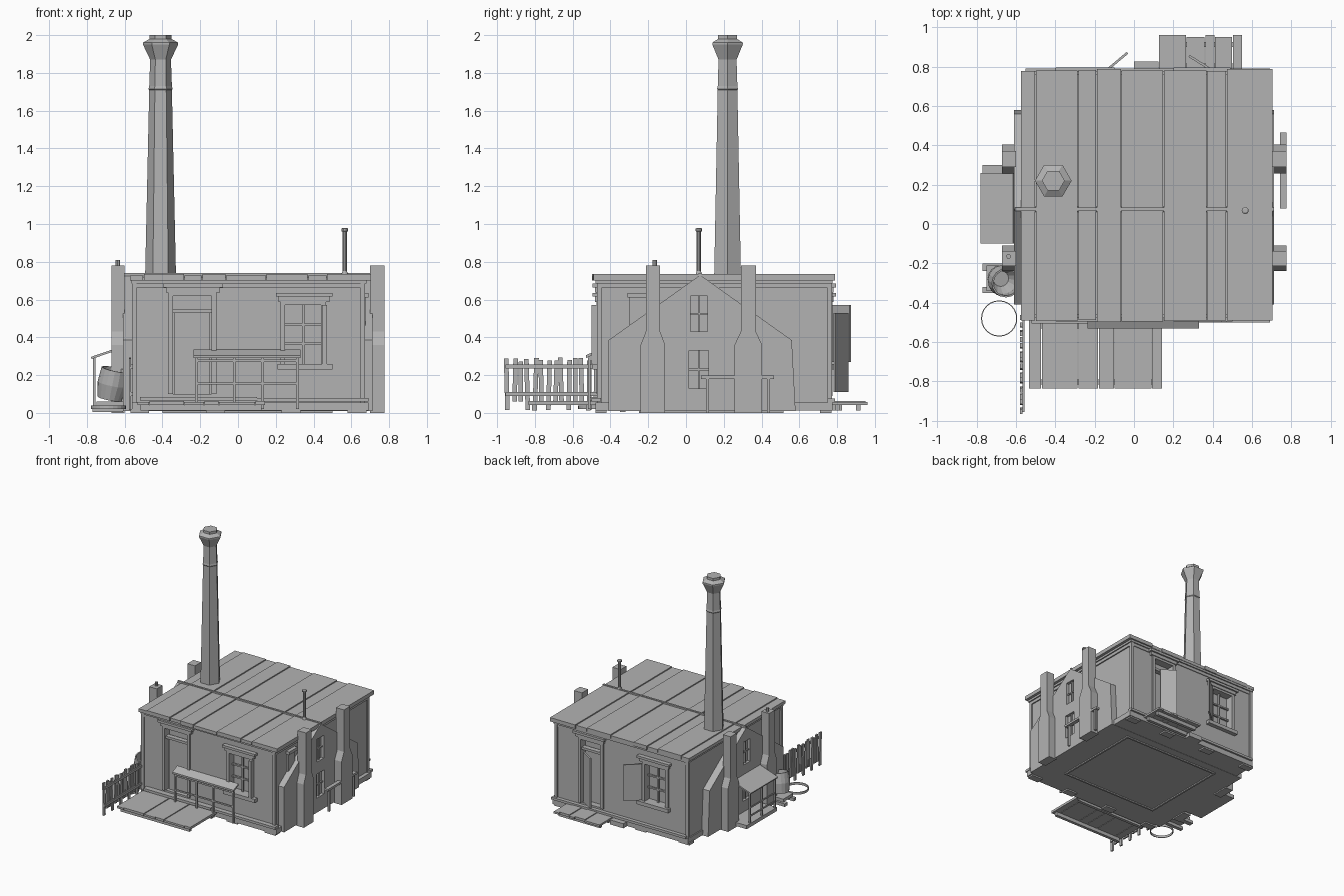
import bpy, bmesh, math, random
from mathutils import Matrix, Vector

random.seed(4)
if "Cube" in bpy.data.objects:
    bpy.data.objects.remove(bpy.data.objects["Cube"])

grey = bpy.data.materials.new("plain grey")
grey.use_nodes = True
grey.diffuse_color = (0.45, 0.45, 0.45, 1)
grey.node_tree.nodes["Principled BSDF"].inputs["Base Color"].default_value = (0.45, 0.45, 0.45, 1)


def finish(name, bm):
    bmesh.ops.recalc_face_normals(bm, faces=bm.faces)
    mesh = bpy.data.meshes.new(name)
    bm.to_mesh(mesh)
    bm.free()
    mesh.materials.append(grey)
    ob = bpy.data.objects.new(name, mesh)
    bpy.context.collection.objects.link(ob)
    return ob


def add_box(bm, x, y, z):
    size = [(b - a) for a, b in (x, y, z)]
    mid = Vector([(a + b) / 2 for a, b in (x, y, z)])
    bmesh.ops.create_cube(bm, size=1, matrix=Matrix.Translation(mid) @ Matrix.Diagonal((*size, 1)))


def boxes(name, *spans):
    bm = bmesh.new()
    for span in spans:
        add_box(bm, *span)
    return finish(name, bm)


def prism(name, outline, x0, x1):
    """Extrude a (y, z) outline from x0 to x1."""
    bm = bmesh.new()
    face = bm.faces.new([bm.verts.new((x0, y, z)) for y, z in outline])
    new = bmesh.ops.extrude_face_region(bm, geom=[face])["geom"]
    bmesh.ops.translate(bm, vec=(x1 - x0, 0, 0), verts=[v for v in new if isinstance(v, bmesh.types.BMVert)])
    return finish(name, bm)


def lathe(name, profile, sides, closed=True):
    """Stack rings of (radius, z) around the local z axis."""
    bm = bmesh.new()
    rings = [[bm.verts.new((r * math.cos(math.tau * i / sides), r * math.sin(math.tau * i / sides), z))
              for i in range(sides)] for r, z in profile]
    for low, high in zip(rings, rings[1:]):
        for i in range(sides):
            j = (i + 1) % sides
            bm.faces.new((low[i], low[j], high[j], high[i]))
    if closed:
        bm.faces.new(rings[0])
        bm.faces.new(rings[-1])
    return finish(name, bm)


def cut(target, cutter):
    mod = target.modifiers.new("openings", "BOOLEAN")
    mod.operation, mod.solver, mod.object = "DIFFERENCE", "EXACT", cutter
    bpy.context.view_layer.objects.active = target
    bpy.ops.object.modifier_apply(modifier=mod.name)
    bpy.data.objects.remove(cutter)


# Main block and its openings
LEFT, RIGHT, FRONT, BACK = -0.55, 0.66, -0.46, 0.76
walls = boxes("main_walls", ((LEFT, RIGHT), (FRONT, BACK), (0.02, 0.72)))


def out(face, a, b):
    """Depth range, measured outward from the front or back wall."""
    return (FRONT - b, FRONT - a) if face == "front" else (BACK + a, BACK + b)


openings = [("front", -0.345, -0.14, 0.1, 0.62), ("front", 0.25, 0.44, 0.26, 0.57),
            ("back", 0.25, 0.43, 0.09, 0.62), ("back", -0.35, -0.16, 0.26, 0.57)]
cut(walls, boxes("wall_cutter", *[((a, b), out(f, -0.05, 0.1), (lo, hi)) for f, a, b, lo, hi in openings]))

for face, a, b, lo, hi in openings:
    door = lo < 0.2
    kind = face + ("_door" if door else "_window")
    rim = out(face, -0.01, 0.015)
    mid = (a + b) / 2
    boxes(kind + "_frame",
          ((a - 0.025, a), rim, (lo, hi)), ((b, b + 0.025), rim, (lo, hi)),
          ((a - 0.025, b + 0.025), rim, (hi, hi + 0.02)))
    boxes(kind + "_cornice",
          ((a - 0.05, b + 0.06), out(face, 0, 0.035), (hi + 0.045, hi + 0.065)),
          ((a - 0.035, b + 0.045), out(face, 0, 0.022), (hi + 0.018, hi + 0.045)))
    if door:
        boxes(kind + "_transom", ((a, b), out(face, -0.04, 0), (0.53, 0.55)))
    else:
        boxes(kind + "_sill", ((a - 0.04, b + 0.06), out(face, 0, 0.035), (lo - 0.03, lo)))
        bars = out(face, -0.04, -0.025)
        boxes(kind + "_bars", ((mid - 0.006, mid + 0.006), bars, (lo, hi)),
              ((a, b), bars, (0.36, 0.372)), ((a, b), bars, (0.46, 0.472)))

boxes("front_door_leaf", ((-0.335, -0.15), out("front", -0.05, -0.03), (0.1, 0.53)))
boxes("front_shutter", ((0.445, 0.47), out("front", 0, 0.04), (0.26, 0.57)))


# Leaves standing open at the back
def open_leaf(name, x, y, length, angle, z0, z1):
    leaf = boxes(name, ((0, length), (-0.006, 0.006), (z0, z1)))
    leaf.location = (x, y, 0)
    leaf.rotation_euler.z = math.radians(angle)


open_leaf("back_shutter", -0.14, 0.78, 0.14, 40, 0.27, 0.57)
open_leaf("back_door_leaf", 0.39, 0.785, 0.13, 148, 0.11, 0.53)

# Side window heads showing above the gable eaves
boxes("side_window_head", ((RIGHT, RIGHT + 0.03), (-0.31, -0.2), (0.61, 0.635)),
      ((RIGHT, RIGHT + 0.015), (-0.3, -0.21), (0.4, 0.61)))

# Corner boards, cornice and roof sheets
for x in (LEFT, RIGHT):
    for y in (FRONT, BACK):
        boxes("corner_board", ((x - 0.012, x + 0.012), (y - 0.012, y + 0.012), (0.05, 0.7)))
boxes("cornice", ((-0.565, 0.68), (-0.478, 0.776), (0.685, 0.702)),
      ((-0.555, 0.67), (-0.468, 0.766), (0.66, 0.685)))
seams = [-0.575, -0.5, -0.285, -0.19, -0.065, 0.15, 0.37, 0.47, 0.705]
for i, (a, b) in enumerate(zip(seams, seams[1:])):
    for half, y in (("front", (-0.495, 0.073)), ("back", (0.077, 0.785))):
        top = 0.728 + 0.006 * (i % 2)
        slip = random.uniform(-0.008, 0.004)
        y = (y[0] - slip, y[1]) if half == "front" else (y[0], y[1] + slip)
        boxes(half + "_roof_sheet", ((a + 0.002, b - 0.002), y, (0.702, top)))
boxes("roof_ridge", ((-0.605, 0.71), (0.067, 0.083), (0.715, 0.74)))

# Gabled cross block with windows in both ends
gable = prism("gable_block", [(-0.41, 0.01), (0.58, 0.01), (0.56, 0.385), (0.075, 0.73), (-0.41, 0.385)], -0.61, 0.712)
panes = [((0.025, 0.115), (0.43, 0.62)), ((0.015, 0.12), (0.13, 0.33))]
cut(gable, boxes("gable_cutter", *[(x, y, z) for y, z in panes for x in ((-0.7, -0.585), (0.687, 0.8))]))
for x in ((-0.597, -0.585), (0.687, 0.699)):
    for y, z in panes:
        cy, cz = sum(y) / 2, sum(z) / 2
        boxes("gable_window_bars", (x, (cy - 0.005, cy + 0.005), z), (x, y, (cz - 0.005, cz + 0.005)))

# Shouldered flues on both gable ends
for end, x0, x1 in (("left", 0.7, 0.775), ("right", -0.67, -0.6)):
    for cy, w, n in ((-0.175, 0.065, 0.038), (0.33, 0.073, 0.04)):
        prism(end + "_flue", [(cy - w, 0), (cy + w, 0), (cy + w, 0.36), (cy + n, 0.43), (cy + n, 0.78),
                              (cy - n, 0.78), (cy - n, 0.43), (cy - w, 0.36)], x0, x1)
pot = lathe("flue_pot", [(0.012, 0.77), (0.012, 0.81)], 8)
pot.location = (-0.637, -0.165, 0)

# Tall six-sided stack and stove pipe
stack = lathe("tall_stack", [(0.082, 0.71), (0.06, 1.71), (0.064, 1.715), (0.06, 1.73), (0.055, 1.87),
                             (0.093, 1.95), (0.093, 1.96), (0.058, 1.98), (0.058, 2.0)], 6)
stack.location = (-0.41, 0.22, 0)
pipe = lathe("stove_pipe", [(0.022, 0.72), (0.012, 0.75), (0.012, 0.96), (0.018, 0.962), (0.018, 0.975), (0.01, 0.98)], 10)
pipe.location = (0.565, 0.068, 0)

# Footing, ledges and floor pads
boxes("footing", ((-0.56, 0.69), (-0.48, 0.775), (0.012, 0.055)))
boxes("ledges", ((-0.52, 0.1), (-0.505, -0.45), (0.065, 0.085)), ((0.1, 0.69), (-0.5, -0.45), (0.06, 0.08)),
      ((-0.55, 0.69), (0.75, 0.79), (0.055, 0.075)))
for x in (-0.52, -0.12, 0.28, 0.63):
    for y in (-0.45, 0.74):
        boxes("footing_pad", ((x - 0.05, x + 0.05), (y - 0.03, y + 0.03), (0, 0.02)))
boxes("floor_joists", ((-0.4, 0.5), (-0.25, -0.235), (0, 0.015)), ((-0.4, 0.5), (0.5, 0.515), (0, 0.015)),
      ((-0.4, -0.385), (-0.25, 0.5), (0, 0.015)), ((0.485, 0.5), (-0.25, 0.5), (0, 0.015)))


# Plank decks on cross beams
def deck(name, edges, y0, y1, drift):
    for i, (a, b) in enumerate(zip(edges, edges[1:])):
        end = drift * (i % 2)
        boxes(name + "_plank", ((a + 0.002, b - 0.002), (y0, y1 - end), (0.042, 0.058 + 0.004 * (i % 2))))
    boxes(name + "_beams", *[((edges[0] + 0.02, edges[-1] - 0.02), (y, y + 0.025), (0.012, 0.042))
                             for y in (y0 + 0.02, y1 - 0.06)])


deck("front_deck", [-0.535, -0.47, -0.285, -0.18, -0.1, 0.09, 0.145], -0.835, -0.47, 0.0)
deck("back_deck", [0.125, 0.265, 0.36, 0.41, 0.5, 0.55], 0.77, 0.96, 0.01)
boxes("back_step", ((0.0, 0.125), (0.76, 0.825), (0.012, 0.05)))

# Front stand with sloping board
prism("stand_board", [(-0.53, 0.29), (-0.53, 0.305), (-0.465, 0.335), (-0.465, 0.32)], -0.235, 0.33)
boxes("stand_legs", *[((x - 0.007, x + 0.007), (-0.52, -0.506), (0.02, 0.3)) for x in (-0.22, -0.02, 0.13, 0.315)])
boxes("stand_rails", ((-0.22, 0.315), (-0.518, -0.508), (0.15, 0.162)), ((-0.22, 0.315), (-0.518, -0.508), (0.27, 0.282)))

# Narrow side bench
boxes("side_bench", ((0.742, 0.775), (0.08, 0.465), (0.18, 0.198)),
      *[((0.75, 0.768), (y, y + 0.016), (0, 0.18)) for y in (0.105, 0.43)])

# Lean-to porch on the right end
lean_roof = prism("porch_roof", [(-0.1, 0), (0.26, 0), (0.26, 0.012), (-0.1, 0.012)], 0, 0.175)
lean_roof.location = (-0.775, 0, 0.285)
lean_roof.rotation_euler.y = math.radians(-19)
boxes("porch_floor", ((-0.77, -0.6), (-0.1, 0.3), (0.01, 0.04)))
boxes("porch_posts", *[((-0.768, -0.754), (y, y + 0.014), (0.03, 0.29)) for y in (-0.09, 0.08, 0.24)])
boxes("porch_rails", *[((-0.765, -0.757), (-0.09, 0.25), (z, z + 0.012)) for z in (0.09, 0.16)])

# Picket fence
for i in range(14):
    y = -0.945 + i * 0.036
    picket = boxes("fence_picket", ((-0.578, -0.566), (-0.012, 0.012), (0.015 if i % 3 == 0 else 0.06, random.uniform(0.26, 0.295))))
    picket.location.y = y
    picket.rotation_euler.x = random.uniform(-0.04, 0.04)
boxes("fence_rails", *[((-0.566, -0.556), (-0.955, -0.46), (z, z + 0.02)) for z in (0.09, 0.235)])

# Tilted tub on a stand, and a loose hoop
tub = lathe("tub", [(0.04, 0), (0.065, 0), (0.08, 0.08), (0.075, 0.16), (0.066, 0.16), (0.07, 0.08), (0.04, 0.02)], 16)
tub.location = (-0.68, -0.275, 0.075)
tub.rotation_euler = (0.15, 0.2, 0)
boxes("tub_stand", ((-0.75, -0.6), (-0.34, -0.21), (0.035, 0.06)), ((-0.77, -0.61), (-0.35, -0.32), (0.005, 0.03)),
      ((-0.77, -0.61), (-0.24, -0.2), (0.005, 0.03)))
hoop = lathe("loose_hoop", [(0.092, 0), (0.092, 0.02), (0.087, 0.02), (0.087, 0), (0.092, 0)], 24, closed=False)
hoop.location = (-0.685, -0.48, 0.02)
